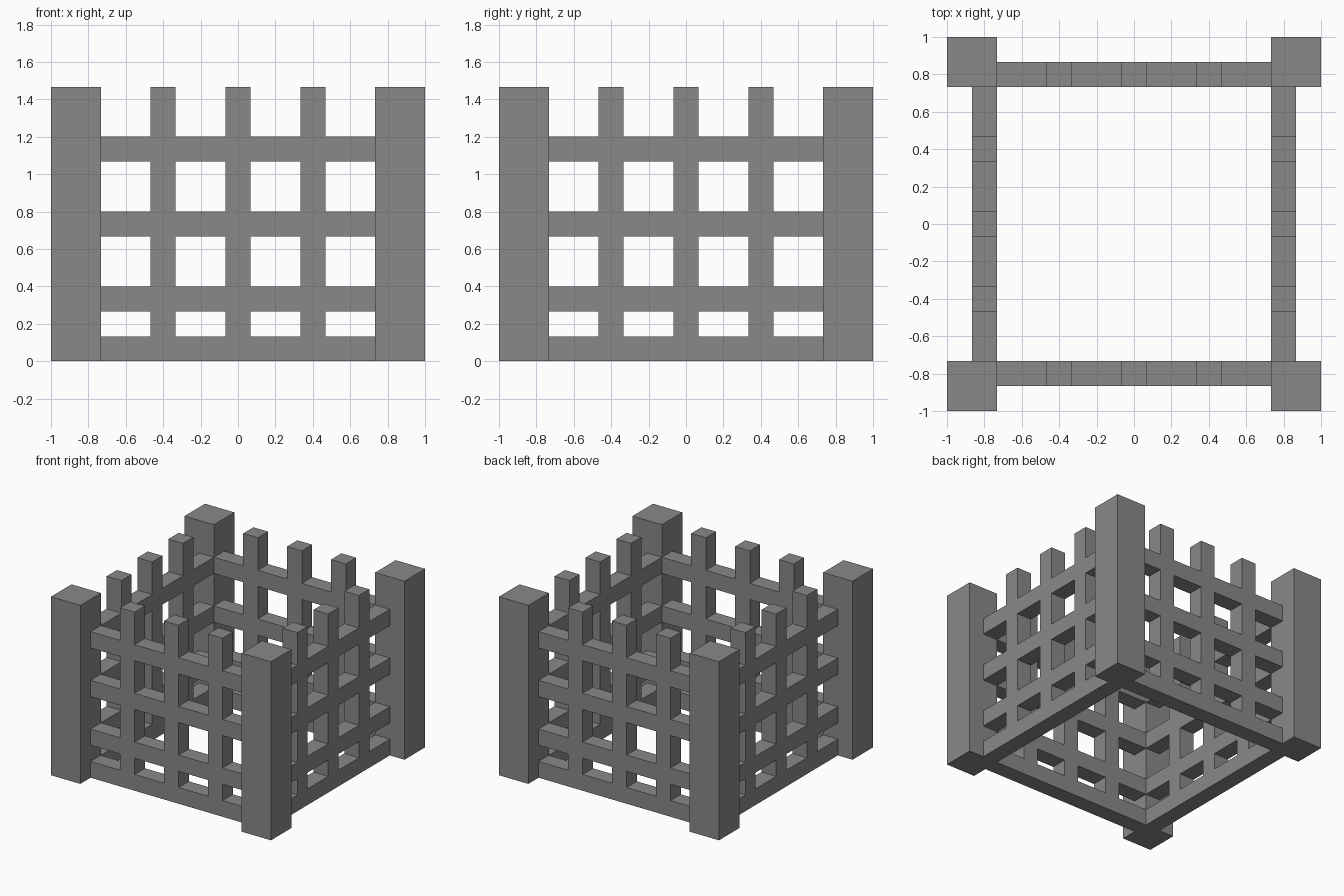
import bpy, bmesh
from math import pi
from mathutils import Matrix, Vector

default_cube = bpy.data.objects.get("Cube")
if default_cube:
    bpy.data.objects.remove(default_cube, do_unlink=True)

U = 2 / 15              # one bar thickness
HEIGHT = 11 * U
SIDES = ("front", "left", "back", "right")

grey = bpy.data.materials.new("plain_grey")
grey.use_nodes = True
colour = (0.25, 0.25, 0.25, 1)
grey.diffuse_color = colour
grey.node_tree.nodes["Principled BSDF"].inputs["Base Color"].default_value = colour


def add_object(name, bm):
    mesh = bpy.data.meshes.new(name)
    bm.to_mesh(mesh)
    bm.free()
    mesh.materials.append(grey)
    obj = bpy.data.objects.new(name, mesh)
    bpy.context.collection.objects.link(obj)
    return obj


def lattice(name, angle):
    """One wall: crossing pickets and rails fused into a single thick panel."""
    pickets = [-3, 0, 3]
    rails = [0, 2, 5, 8]
    xs = sorted([-5.5, 5.5] + [p + s for p in pickets for s in (-0.5, 0.5)])
    zs = sorted({r + s for r in rails for s in (0, 1)} | {11})
    bm = bmesh.new()
    for x0, x1 in zip(xs, xs[1:]):
        for z0, z1 in zip(zs, zs[1:]):
            if (x0 + x1) / 2 in pickets or z0 in rails:
                corners = ((x0, z0), (x1, z0), (x1, z1), (x0, z1))
                bm.faces.new([bm.verts.new((x * U, -6.5 * U, z * U)) for x, z in corners])
    bmesh.ops.remove_doubles(bm, verts=bm.verts[:], dist=0.001)
    # Thicken inwards and clean up flat seams
    result = bmesh.ops.extrude_face_region(bm, geom=bm.faces[:], use_keep_orig=True)
    moved = [g for g in result["geom"] if isinstance(g, bmesh.types.BMVert)]
    bmesh.ops.translate(bm, verts=moved, vec=Vector((0, U, 0)))
    bmesh.ops.recalc_face_normals(bm, faces=bm.faces[:])
    bmesh.ops.rotate(bm, verts=bm.verts[:], matrix=Matrix.Rotation(angle, 3, "Z"))
    return add_object(name, bm)


def post(name, x, y):
    """Square corner post standing on the ground."""
    bm = bmesh.new()
    size = Matrix.Diagonal((2 * U, 2 * U, HEIGHT, 1))
    place = Matrix.Translation((x, y, HEIGHT / 2))
    bmesh.ops.create_cube(bm, size=1, matrix=place @ size)
    return add_object(name, bm)


# Four lattice walls
for i, side in enumerate(SIDES):
    lattice(side + "_lattice", i * pi / 2)

# Four corner posts
for y, depth in ((-6.5 * U, "front"), (6.5 * U, "back")):
    for x, side in ((-6.5 * U, "right"), (6.5 * U, "left")):
        post(f"{depth}_{side}_post", x, y)
